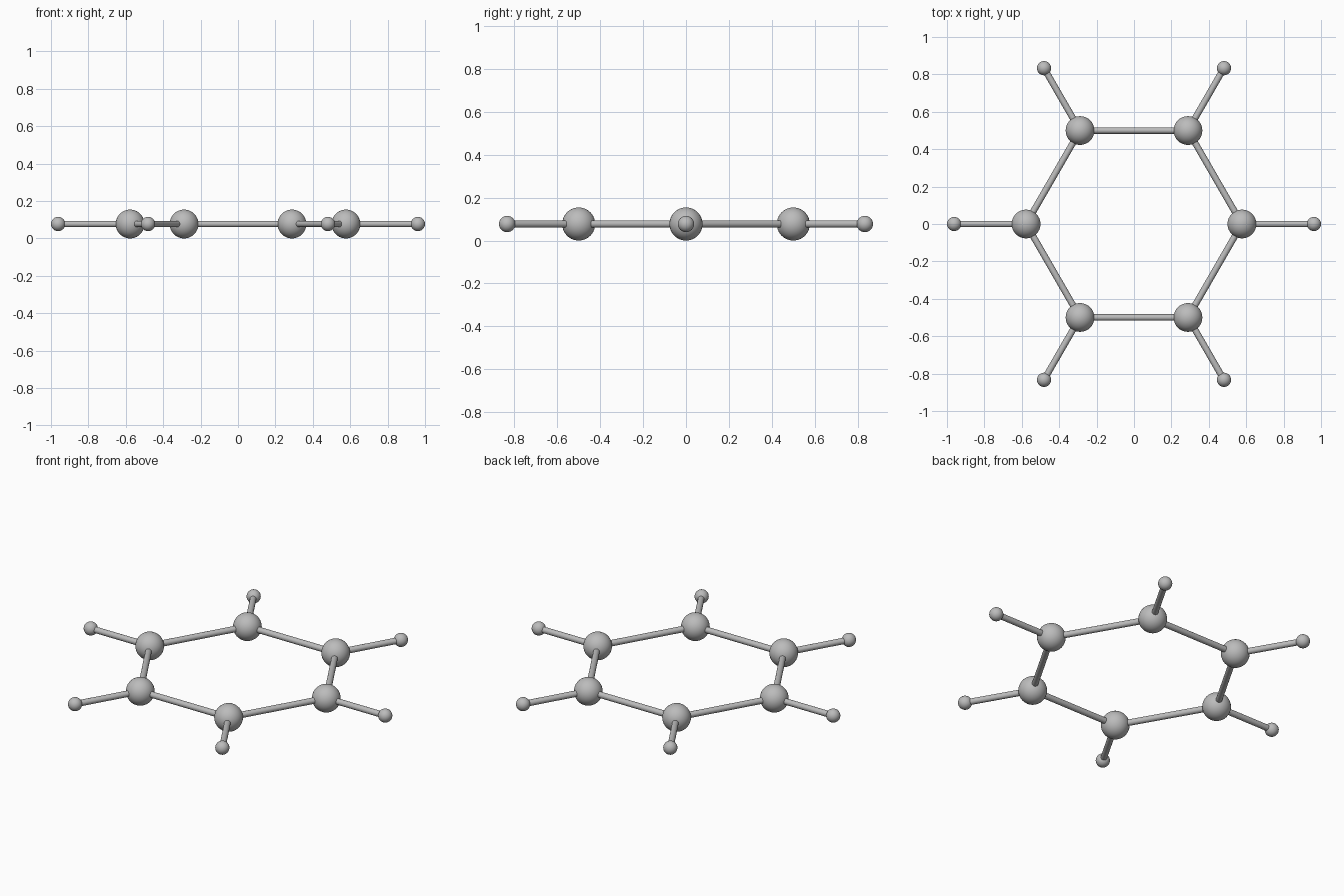
import bpy
import math
from mathutils import Vector

if "Cube" in bpy.data.objects:
    bpy.data.objects.remove(bpy.data.objects["Cube"], do_unlink=True)

RING = 0.577        # radius of the inner ring of balls
TIP = 0.962         # radius of the outer ring of balls
BIG, SMALL = 0.077, 0.038
ROD = 0.0172

grey = bpy.data.materials.new("grey")
grey.use_nodes = True
colour = (0.5, 0.5, 0.5, 1)
grey.diffuse_color = colour
grey.node_tree.nodes["Principled BSDF"].inputs["Base Color"].default_value = colour


def finish(name):
    obj = bpy.context.object
    obj.name = name
    obj.data.materials.append(grey)
    bpy.ops.object.shade_smooth_by_angle(angle=math.radians(40))


def ball(name, centre, radius):
    bpy.ops.mesh.primitive_uv_sphere_add(
        segments=32, ring_count=20, radius=radius, location=centre)
    finish(name)


def rod(name, start, end):
    span = end - start
    bpy.ops.mesh.primitive_cylinder_add(
        vertices=24, radius=ROD, depth=span.length, location=(start + end) / 2,
        rotation=span.to_track_quat("Z", "Y").to_euler())
    finish(name)


def spot(radius, step):
    angle = step * math.pi / 3
    return Vector((radius * math.cos(angle), radius * math.sin(angle), BIG))


# Six large balls joined in a ring, each with a spoke to a small ball
for i in range(6):
    corner, tip = spot(RING, i), spot(TIP, i)
    ball(f"ring_ball_{i + 1}", corner, BIG)
    ball(f"outer_ball_{i + 1}", tip, SMALL)
    rod(f"ring_rod_{i + 1}", corner, spot(RING, i + 1))
    rod(f"outer_rod_{i + 1}", corner, tip)
